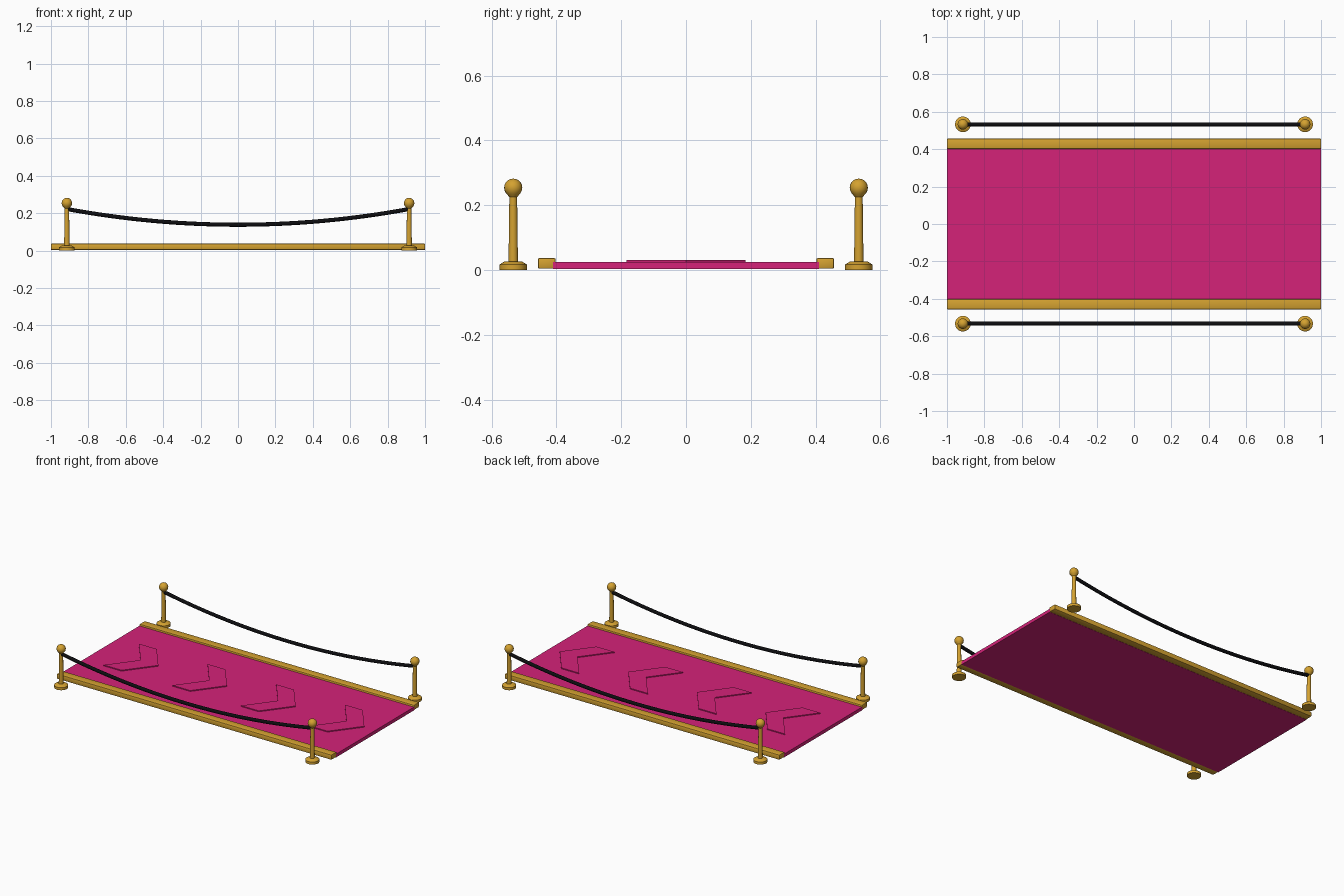
import bpy, bmesh, math
from mathutils import Vector

if "Cube" in bpy.data.objects:
    bpy.data.objects.remove(bpy.data.objects["Cube"])


def material(name, rgb):
    m = bpy.data.materials.new(name)
    m.diffuse_color = (*rgb, 1)
    m.use_nodes = True
    m.node_tree.nodes["Principled BSDF"].inputs["Base Color"].default_value = m.diffuse_color
    return m


PINK = material("magenta carpet", (0.66, 0.016, 0.19))
GOLD = material("polished gold", (0.66, 0.36, 0.03))
BLACK = material("black rope", (0.004, 0.004, 0.005))


def finish(name, bm, mat, smooth=None):
    bmesh.ops.recalc_face_normals(bm, faces=bm.faces[:])
    me = bpy.data.meshes.new(name)
    bm.to_mesh(me)
    bm.free()
    me.materials.append(mat)
    ob = bpy.data.objects.new(name, me)
    bpy.context.collection.objects.link(ob)
    if smooth:
        bpy.ops.object.select_all(action='DESELECT')
        ob.select_set(True)
        bpy.context.view_layer.objects.active = ob
        bpy.ops.object.shade_smooth_by_angle(angle=math.radians(smooth))
    return ob


def box(name, lo, hi, mat, bevel=0):
    bm = bmesh.new()
    bmesh.ops.create_cube(bm, size=1)
    lo, hi = Vector(lo), Vector(hi)
    for v in bm.verts:
        v.co = Vector(((a + b) / 2 + c * (b - a)) for a, b, c in zip(lo, hi, v.co))
    if bevel:
        bmesh.ops.bevel(bm, geom=bm.edges[:], offset=bevel, segments=2,
                        profile=0.5, affect='EDGES')
    return finish(name, bm, mat, 30 if bevel else None)


def prism(name, outline, z0, z1, mat):
    bm = bmesh.new()
    face = bm.faces.new([bm.verts.new((x, y, z0)) for x, y in outline])
    top = bmesh.ops.extrude_face_region(bm, geom=[face])["geom"]
    for v in top:
        if isinstance(v, bmesh.types.BMVert):
            v.co.z = z1
    return finish(name, bm, mat)


def lathe(name, profile, x, y, mat, sides=20):
    bm = bmesh.new()
    rings = []
    for r, z in profile:
        if r == 0:
            rings.append([bm.verts.new((x, y, z))] * sides)
        else:
            rings.append([bm.verts.new((x + r * math.cos(2 * math.pi * i / sides),
                                        y + r * math.sin(2 * math.pi * i / sides), z))
                          for i in range(sides)])
    for a, b in zip(rings, rings[1:]):
        for i in range(sides):
            j = (i + 1) % sides
            bm.faces.new(list(dict.fromkeys((a[i], a[j], b[j], b[i]))))
    return finish(name, bm, mat, 35)


def rope(name, y, mat, r=0.011, steps=28, sides=10):
    bm = bmesh.new()
    rings = []
    for k in range(steps + 1):
        t = -1 + 2 * k / steps
        x, z = 0.91 * t, 0.138 + 0.083 * t * t
        n = Vector((-2 * 0.083 * t / 0.91, 0, 1)).normalized()
        rings.append([bm.verts.new(Vector((x, y, z))
                      + n * r * math.cos(2 * math.pi * i / sides)
                      + Vector((0, 1, 0)) * r * math.sin(2 * math.pi * i / sides))
                      for i in range(sides)])
    for a, b in zip(rings, rings[1:]):
        for i in range(sides):
            j = (i + 1) % sides
            bm.faces.new((a[i], a[j], b[j], b[i]))
    bm.faces.new(rings[0])
    bm.faces.new(rings[-1])
    return finish(name, bm, mat, 40)


# Carpet runner
box("carpet", (-1, -0.41, 0.003), (1, 0.41, 0.025), PINK)

# Raised direction chevrons, pointing to +x
for i in range(4):
    x = -0.85 + 0.5 * i
    prism(f"chevron_{i + 1}",
          [(x, -0.183), (x + 0.13, -0.183), (x + 0.27, 0),
           (x + 0.13, 0.183), (x, 0.183), (x + 0.14, 0)], 0.022, 0.031, PINK)

# Stanchion profile: base, stem, collar, then ball finial
BALL_Z, BALL_R = 0.254, 0.028
post = [(0, 0), (0.042, 0), (0.042, 0.017), (0.026, 0.027), (0.0145, 0.027),
        (0.012, 0.225), (0.018, 0.232)]
post += [(BALL_R * math.sin(a), BALL_Z - BALL_R * math.cos(a))
         for a in (math.pi * k / 10 for k in range(3, 10))]
post.append((0, BALL_Z + BALL_R))

# Border rails, posts and ropes on both sides
for side, s in (("front", -1), ("back", 1)):
    y0, y1 = sorted((s * 0.402, s * 0.457))
    box(f"{side}_rail", (-1, y0, 0.004), (1, y1, 0.037), GOLD, 0.005)
    for end, e in (("left", -1), ("right", 1)):
        lathe(f"{side}_{end}_post", post, e * 0.915, s * 0.533, GOLD)
    rope(f"{side}_rope", s * 0.533, BLACK)
